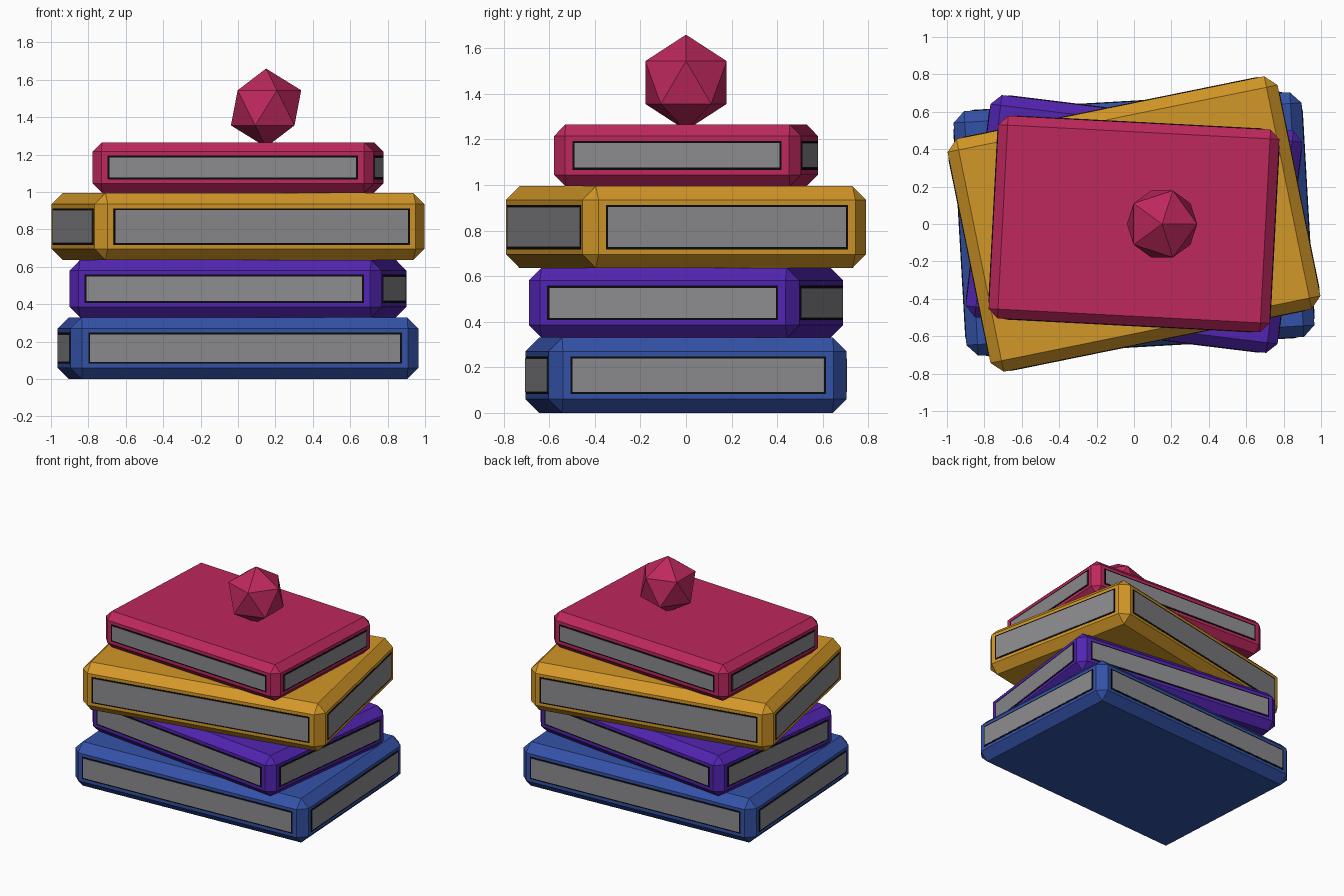
import bpy, bmesh
from math import radians
from mathutils import Matrix, Vector

cube = bpy.data.objects.get("Cube")
if cube:
    bpy.data.objects.remove(cube, do_unlink=True)


def material(name, rgb):
    m = bpy.data.materials.new(name)
    m.use_nodes = True
    m.diffuse_color = (*rgb, 1)
    m.node_tree.nodes["Principled BSDF"].inputs["Base Color"].default_value = (*rgb, 1)
    return m


BLUE = material("blue cover", (0.034, 0.084, 0.39))
PURPLE = material("purple cover", (0.084, 0.018, 0.44))
GOLD = material("gold cover", (0.65, 0.31, 0.021))
CRIMSON = material("crimson cover", (0.51, 0.021, 0.11))
GREY = material("grey pages", (0.26, 0.255, 0.27))
BLACK = material("black trim", (0.003, 0.003, 0.003))


def finish(name, bm, mat, location, angle=0):
    mesh = bpy.data.meshes.new(name)
    bm.to_mesh(mesh)
    bm.free()
    mesh.materials.append(mat)
    ob = bpy.data.objects.new(name, mesh)
    ob.location = location
    ob.rotation_euler.z = radians(angle)
    bpy.context.collection.objects.link(ob)
    return ob


def add_box(bm, size, centre=(0, 0, 0)):
    m = Matrix.Translation(Vector(centre)) @ Matrix.Diagonal((*size, 1))
    bmesh.ops.create_cube(bm, size=1, matrix=m)


def side_panels(name, length, width, height, inset, rise, mat, place, angle):
    """Four thin plates, one on each upright side of a book."""
    bm = bmesh.new()
    for s in (-1, 1):
        add_box(bm, (length - inset, rise, height), (0, s * width / 2, 0))
        add_box(bm, (rise, width - inset, height), (s * length / 2, 0, 0))
    finish(name, bm, mat, place, angle)


def book(name, length, width, bottom, top, bevel, angle, mat):
    height = top - bottom
    place = (0, 0, (bottom + top) / 2)
    bm = bmesh.new()
    add_box(bm, (length, width, height))
    bmesh.ops.bevel(bm, geom=bm.edges[:], offset=bevel, segments=1, affect='EDGES')
    finish(name + "_cover", bm, mat, place, angle)
    # dark border plates with the grey page plates just proud of them
    panel, inset = height - 2 * bevel - 0.044, 2 * bevel + 0.065
    side_panels(name + "_trim", length, width, panel, inset, 0.004, BLACK, place, angle)
    side_panels(name + "_pages", length, width, panel - 0.02, inset + 0.02, 0.008,
                GREY, place, angle)


# stack of books, lowest first
book("blue_book", 1.864, 1.31, 0.0, 0.33, 0.06, 3.3, BLUE)
book("purple_book", 1.68, 1.196, 0.33, 0.636, 0.055, -7, PURPLE)
book("gold_book", 1.8, 1.27, 0.636, 0.995, 0.06, 11.5, GOLD)
book("crimson_book", 1.505, 1.085, 0.995, 1.266, 0.05, -3, CRIMSON)

# faceted gem resting on top
gem = bmesh.new()
bmesh.ops.create_icosphere(gem, subdivisions=1, radius=0.21)
finish("gem", gem, CRIMSON, (0.15, 0, 1.45))
